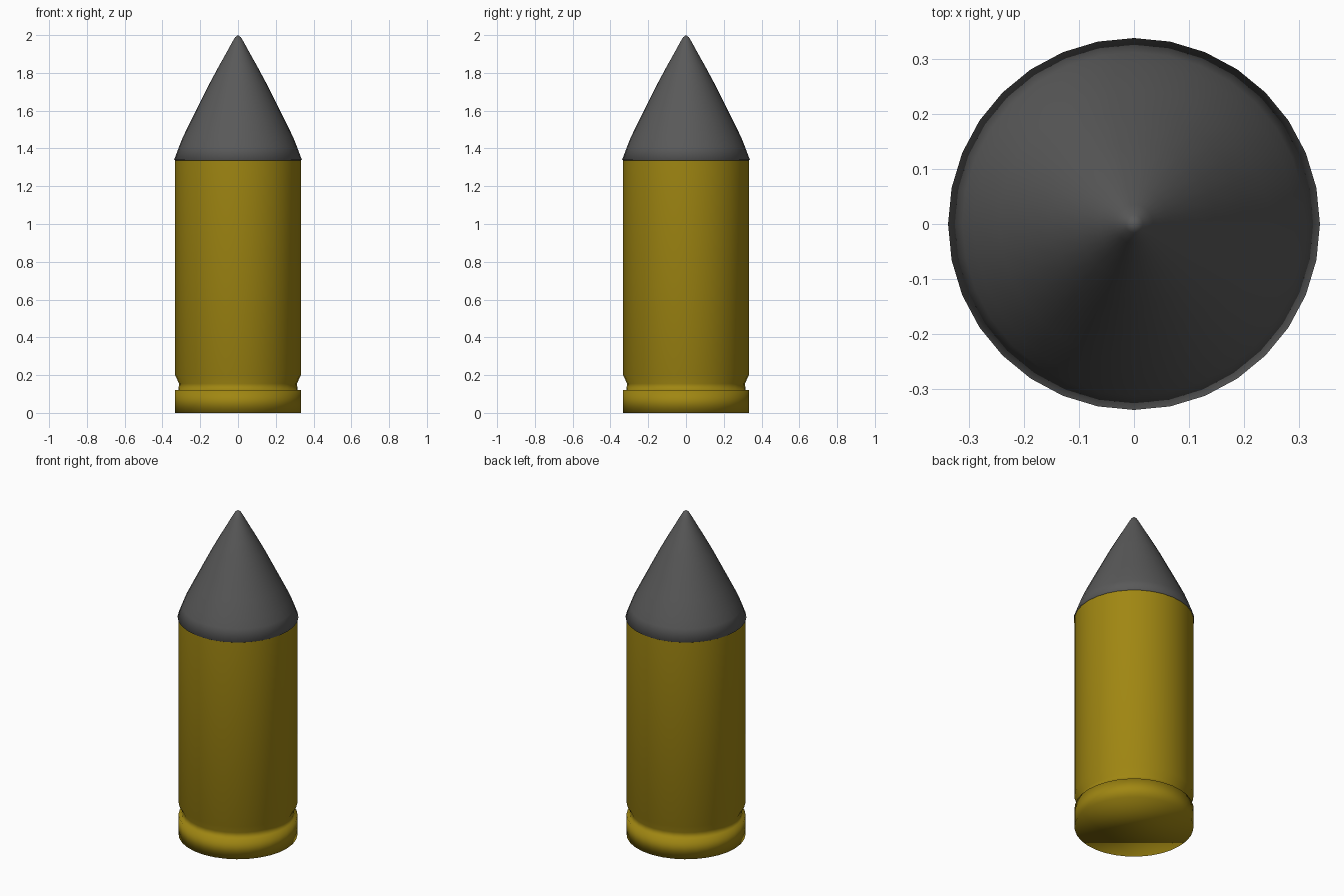
import bpy, bmesh, math

if "Cube" in bpy.data.objects:
    bpy.data.objects.remove(bpy.data.objects["Cube"])

SEG = 32


def material(name, rgb):
    m = bpy.data.materials.new(name)
    m.diffuse_color = (*rgb, 1.0)
    m.use_nodes = True
    m.node_tree.nodes["Principled BSDF"].inputs["Base Color"].default_value = m.diffuse_color
    return m


def lathe(name, profile, mat, cap_bottom=False):
    """Revolve (radius, height) points, listed bottom to top, around z."""
    bm = bmesh.new()
    rings = []
    for r, z in profile:
        if r == 0:
            rings.append([bm.verts.new((0, 0, z))])
        else:
            rings.append([bm.verts.new((r * math.cos(2 * math.pi * i / SEG),
                                        r * math.sin(2 * math.pi * i / SEG), z))
                          for i in range(SEG)])
    for a, b in zip(rings, rings[1:]):
        for i in range(SEG):
            j = (i + 1) % SEG
            if len(b) == 1:
                bm.faces.new((a[i], a[j], b[0]))
            else:
                bm.faces.new((a[i], a[j], b[j], b[i]))
    if cap_bottom:
        bm.faces.new(rings[0][::-1])
    for f in bm.faces:
        f.smooth = True
    me = bpy.data.meshes.new(name)
    bm.to_mesh(me)
    bm.free()
    me.materials.append(mat)
    ob = bpy.data.objects.new(name, me)
    bpy.context.collection.objects.link(ob)
    return ob


brass = material("brass", (0.35, 0.24, 0.006))
lead = material("dark_grey", (0.10, 0.10, 0.10))

# Casing: base rim, extractor groove, straight wall
lathe("casing", [(0.333, 0), (0.333, 0.12), (0.316, 0.12), (0.312, 0.155),
                 (0.333, 0.2), (0.333, 1.34)], brass, cap_bottom=True)

# Pointed tip with a slight lip over the casing mouth
lathe("tip", [(0.333, 1.337), (0.338, 1.34), (0.312, 1.41), (0.292, 1.46),
              (0.245, 1.555), (0.2, 1.645), (0.15, 1.745), (0.1, 1.838),
              (0.065, 1.9), (0.035, 1.955), (0.016, 1.988), (0, 2.0)], lead)
